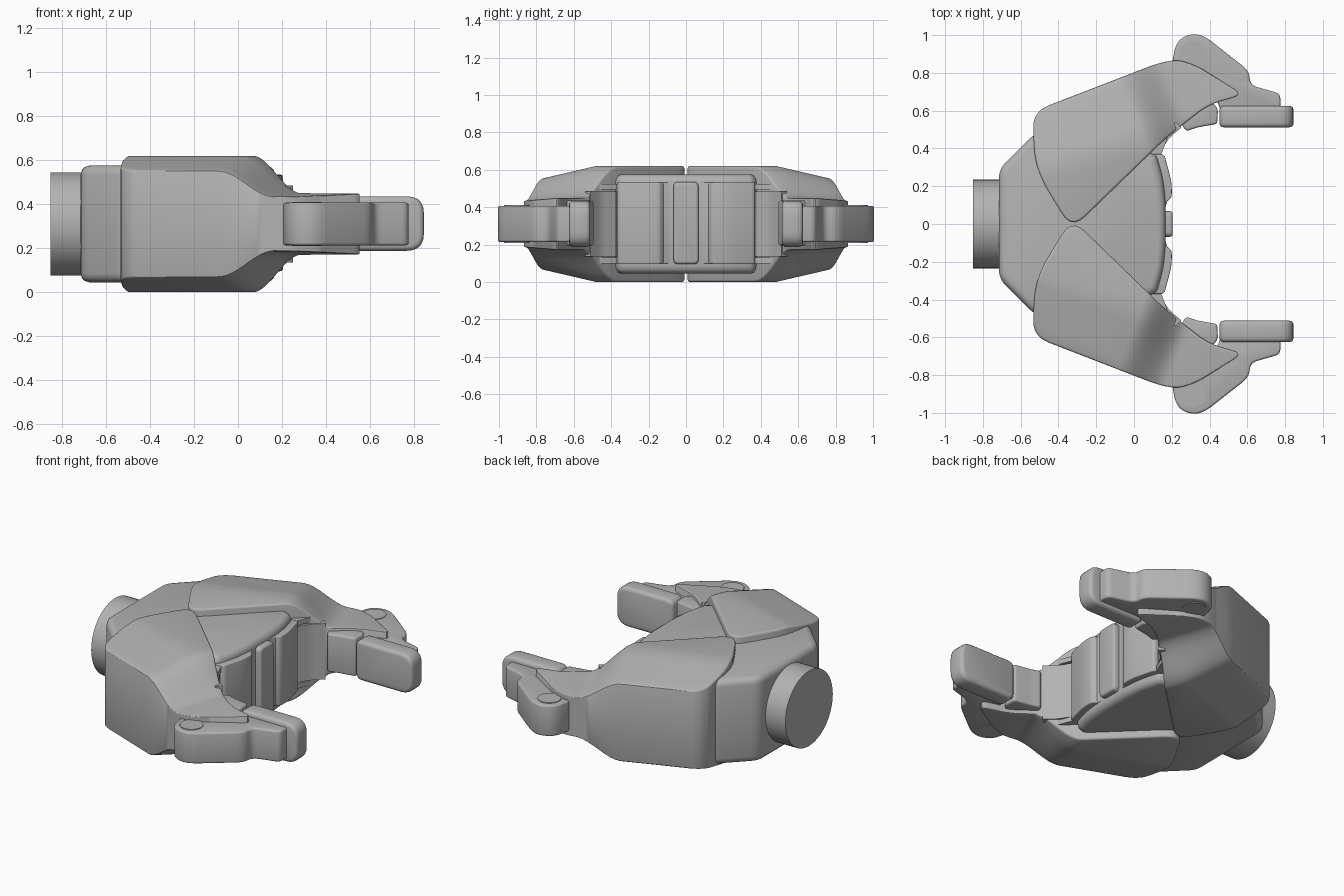
import bpy, bmesh, math
from mathutils import Vector

cube = bpy.data.objects.get("Cube")
if cube:
    bpy.data.objects.remove(cube)

MID = 0.31  # height of the horizontal symmetry plane

grey = bpy.data.materials.new("plain_grey")
grey.use_nodes = True
grey.diffuse_color = (0.45, 0.45, 0.45, 1)
grey.node_tree.nodes["Principled BSDF"].inputs["Base Color"].default_value = grey.diffuse_color


def rounded(corners, steps=5):
    """Turn (x, y, radius) corners into a smooth closed outline."""
    out = []
    for i, (x, y, r) in enumerate(corners):
        p = Vector((x, y))
        if r == 0:
            out.append(p)
            continue
        a = Vector(corners[i - 1][:2]) - p
        b = Vector(corners[(i + 1) % len(corners)][:2]) - p
        a = p + a.normalized() * min(r, a.length * 0.48)
        b = p + b.normalized() * min(r, b.length * 0.48)
        for k in range(steps + 1):
            t = k / steps
            out.append(a * (1 - t) ** 2 + p * 2 * t * (1 - t) + b * t * t)
    return out


def prism(corners, low, high, bevel):
    """Extrude a rounded outline and round its two rims."""
    bm = bmesh.new()
    base = bm.faces.new([bm.verts.new((p.x, p.y, low)) for p in rounded(corners)])
    top = bmesh.ops.extrude_face_region(bm, geom=[base])["geom"]
    for v in top:
        if isinstance(v, bmesh.types.BMVert):
            v.co.z = high
    bmesh.ops.recalc_face_normals(bm, faces=bm.faces)
    if bevel:
        rims = [e for e in bm.edges if abs(e.verts[0].co.z - e.verts[1].co.z) < 1e-6]
        bmesh.ops.bevel(bm, geom=rims, offset=bevel, segments=3, profile=0.5,
                        affect='EDGES', clamp_overlap=True)
    return bm


def finish(name, bm, side=1, remap=None):
    """Place the mesh on one side, then shade and colour it."""
    for v in bm.verts:
        if remap:
            v.co = remap(*v.co)
        v.co.y *= side
    bmesh.ops.recalc_face_normals(bm, faces=bm.faces)
    mesh = bpy.data.meshes.new(name)
    bm.to_mesh(mesh)
    bm.free()
    mesh.materials.append(grey)
    ob = bpy.data.objects.new(name, mesh)
    bpy.context.collection.objects.link(ob)
    bpy.ops.object.select_all(action='DESELECT')
    ob.select_set(True)
    bpy.context.view_layer.objects.active = ob
    bpy.ops.object.shade_smooth_by_angle(angle=math.radians(32))
    return ob


def cylinder(radius, depth, centre):
    bm = bmesh.new()
    bmesh.ops.create_cone(bm, cap_ends=True, segments=48, radius1=radius,
                          radius2=radius, depth=depth)
    bmesh.ops.translate(bm, verts=bm.verts, vec=centre)
    return bm


def smooth(t):
    t = min(max(t, 0), 1)
    return t * t * (3 - 2 * t)


# Wrist mount, a round stub along x
finish("wrist_mount", cylinder(0.235, 0.2, (0, 0, -0.752)),
       remap=lambda x, y, z: Vector((z, x, y + MID)))

# Palm body, with a bowed front edge
half = [(-0.715, 0.29, 0.05), (-0.52, 0.485, 0.05), (-0.38, 0.46, 0),
        (-0.1, 0.44, 0), (0.07, 0.385, 0), (0.12, 0.36, 0.02),
        (0.155, 0.24, 0.06), (0.168, 0.1, 0.05)]
body = half + [(x, -y, r) for x, y, r in reversed(half)]
finish("palm_body", prism(body, 0.045, 0.575, 0.04))

# Centre pad on the palm front
pad = [(-0.068, 0.095, 0.03), (0.068, 0.095, 0.03), (0.068, 0.535, 0.03), (-0.068, 0.535, 0.03)]
finish("palm_centre_pad", prism(pad, 0.1, 0.205, 0.015),
       remap=lambda x, y, z: Vector((z, x, y)))

HOUSING = [(-0.537, 0.595, 0.09), (0.2, 0.88, 0.14), (0.33, 0.84, 0.06),
           (0.58, 0.685, 0.06), (0.39, 0.63, 0.07), (0.17, 0.455, 0.06),
           (-0.33, -0.03, 0.1), (-0.525, 0.29, 0.13)]
OUTER = Vector((-0.49, 0.61, 0))          # point on the outer wall
OUTWARD = Vector((-0.347, 0.938, 0))      # outer wall direction
ALONG = Vector((1, 0.4, 0))               # direction of the taper


def housing_scale(co):
    """Height factor: narrow fingertip, plus a slope toward the outer wall."""
    t = smooth((co.x + 0.4 * (co.y - 0.4) - 0.06) / 0.29)
    d = (OUTER - co).dot(OUTWARD)
    slope = 0.065 * (1 - 0.75 * t) * (1 - min(max(d / 0.3, 0), 1))
    return (MID - 0.17 * t - slope) / MID


def cut(bm, point, normal):
    bmesh.ops.bisect_plane(bm, geom=bm.verts[:] + bm.edges[:] + bm.faces[:],
                           plane_co=point, plane_no=normal)


for side, word in ((1, "rear"), (-1, "front")):
    # Finger housing: prism cut into strips, then tapered in height
    bm = prism(HOUSING, -MID, MID, 0.035)
    for k in range(13):
        cut(bm, Vector((0.05 + 0.026 * k, 0.4, 0)), ALONG)
    for k in range(7):
        cut(bm, OUTER - OUTWARD * (0.05 * k), OUTWARD)
    for v in bm.verts:
        v.co.z = v.co.z * housing_scale(v.co) + MID
    finish(word + "_finger_housing", bm, side)

    # Curved palm pad beside the centre pad
    pts = [(0.02, 0.08, 0), (0.165, 0.08, 0), (0.175, 0.12, 0), (0.2, 0.14, 0.02),
           (0.2, 0.22, 0.05), (0.16, 0.37, 0.02), (0.05, 0.37, 0)]
    finish(word + "_palm_pad", prism(pts, 0.098, 0.532, 0.006), side)

    # Inner panel joining palm and finger, with guide bars above and below
    pts = [(0.06, 0.34, 0), (0.14, 0.38, 0), (0.185, 0.455, 0.03), (0.25, 0.51, 0),
           (0.22, 0.54, 0), (0.06, 0.38, 0)]
    finish(word + "_inner_panel", prism(pts, 0.135, 0.485, 0), side)
    for low, level in ((0.1, "lower"), (0.495, "upper")):
        pts = [(0.06, 0.34, 0), (0.145, 0.37, 0.01), (0.185, 0.475, 0.01), (0.14, 0.46, 0)]
        finish(f"{word}_{level}_guide_bar", prism(pts, low, low + 0.03, 0), side)

    # Knuckle block behind the fingertip
    pts = [(0.24, 0.55, 0.015), (0.275, 0.49, 0.02), (0.33, 0.51, 0.02), (0.44, 0.53, 0.015),
           (0.445, 0.61, 0.02), (0.4, 0.66, 0.02)]
    finish(word + "_knuckle", prism(pts, 0.195, 0.435, 0.012), side)

    # Finger link with its pivot
    pts = [(0.2, 0.84, 0.04), (0.225, 0.98, 0.09), (0.345, 1.018, 0.08), (0.61, 0.81, 0.05),
           (0.615, 0.735, 0.04), (0.775, 0.69, 0.03), (0.775, 0.6, 0), (0.46, 0.6, 0),
           (0.42, 0.7, 0)]
    finish(word + "_finger_link", prism(pts, 0.213, 0.407, 0.012), side)
    finish(word + "_pivot_pin", cylinder(0.067, 0.202, (0.312, 0.905, MID)), side)

    # Fingertip pad
    pts = [(0.452, 0.188, 0.04), (0.845, 0.188, 0.08), (0.845, 0.436, 0.08), (0.452, 0.436, 0.04)]
    finish(word + "_fingertip_pad", prism(pts, 0.512, 0.625, 0.022), side,
           remap=lambda x, y, z: Vector((x, z, y)))
